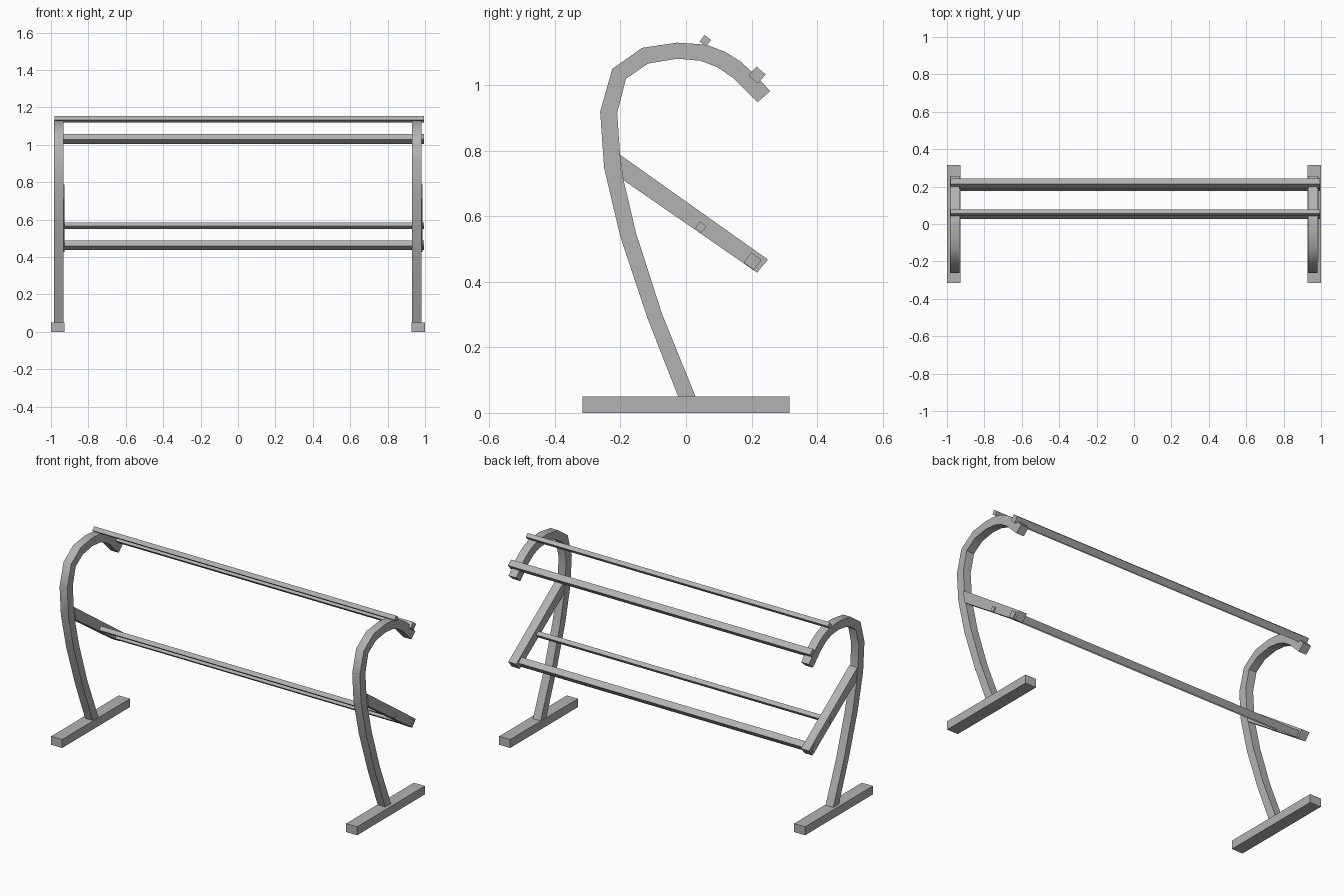
import bpy
from math import cos, sin, radians

if "Cube" in bpy.data.objects:
    bpy.data.objects.remove(bpy.data.objects["Cube"])

# Dark grey metal
metal = bpy.data.materials.new("dark_grey_metal")
metal.diffuse_color = (.45, .45, .45, 1)
metal.use_nodes = True
metal.node_tree.nodes["Principled BSDF"].inputs["Base Color"].default_value = metal.diffuse_color


def extrude_x(name, bottom, top, x0, x1):
    """Strip between two equally long (y, z) outlines, extruded along x."""
    n = len(bottom)
    verts = [(x, y, z) for x in (x0, x1) for y, z in bottom + top]
    m = 2 * n
    faces = []
    for i in range(n - 1):
        a, b, c, d = i, i + 1, n + i + 1, n + i
        faces += [(a, d, c, b), (a + m, b + m, c + m, d + m),
                  (a, a + m, b + m, b), (d, c, c + m, d + m)]
        faces[-2:] = [f[::-1] for f in faces[-2:]]
    faces += [(0, m, m + n, n), (n - 1, 2 * n - 1, m + 2 * n - 1, m + n - 1)]
    me = bpy.data.meshes.new(name)
    me.from_pydata(verts, [], faces)
    me.materials.append(metal)
    ob = bpy.data.objects.new(name, me)
    bpy.context.collection.objects.link(ob)
    return ob


def rail(name, y, z, size, angle, x0, x1):
    """Square bar along x, tilted about its own axis."""
    c, s, h = cos(radians(angle)), sin(radians(angle)), size / 2
    p = [(y + u * c - v * s, z + u * s + v * c)
         for u, v in ((-h, -h), (h, -h), (-h, h), (h, h))]
    extrude_x(name, p[:2], p[2:], x0, x1)


# Hooked post outlines (y, z)
outer = [(-.024, .05), (-.119, .293), (-.201, .54), (-.25, .748), (-.262, .919),
         (-.225, 1.05), (-.134, 1.114), (-.027, 1.13), (.061, 1.124),
         (.119, 1.102), (.167, 1.072), (.213, 1.03), (.257, .982)]
inner = [(.029, .05), (-.073, .302), (-.152, .547), (-.198, .742), (-.21, .916),
         (-.183, 1.02), (-.116, 1.066), (-.027, 1.081), (.043, 1.075),
         (.094, 1.056), (.143, 1.023), (.177, .989), (.218, .948)]

# Two end frames: foot, hooked post with smooth bends, sloping arm
for side, fx, px, ax in (("left", -.964, -.958, -.953), ("right", .964, .955, .961)):
    extrude_x(side + "_foot", [(-.316, 0), (.316, 0)], [(-.316, .05), (.316, .05)],
              fx - .036, fx + .036)
    post = extrude_x(side + "_hooked_post", inner, outer, px - .025, px + .025)
    bpy.ops.object.select_all(action='DESELECT')
    post.select_set(True)
    bpy.context.view_layer.objects.active = post
    bpy.ops.object.shade_smooth_by_angle(angle=radians(40))
    extrude_x(side + "_lower_arm", [(-.192, .711), (.217, .428)],
              [(-.203, .789), (.25, .468)], ax - .026, ax + .026)

# Long rails
rail("upper_back_rail", .059, 1.136, .025, -38, -.981, .994)
rail("upper_front_rail", .217, 1.031, .037, -40, -.981, .994)
rail("lower_back_rail", .045, .567, .025, -38, -.981, .994)
rail("lower_front_rail", .203, .463, .038, -37, -.981, .994)
